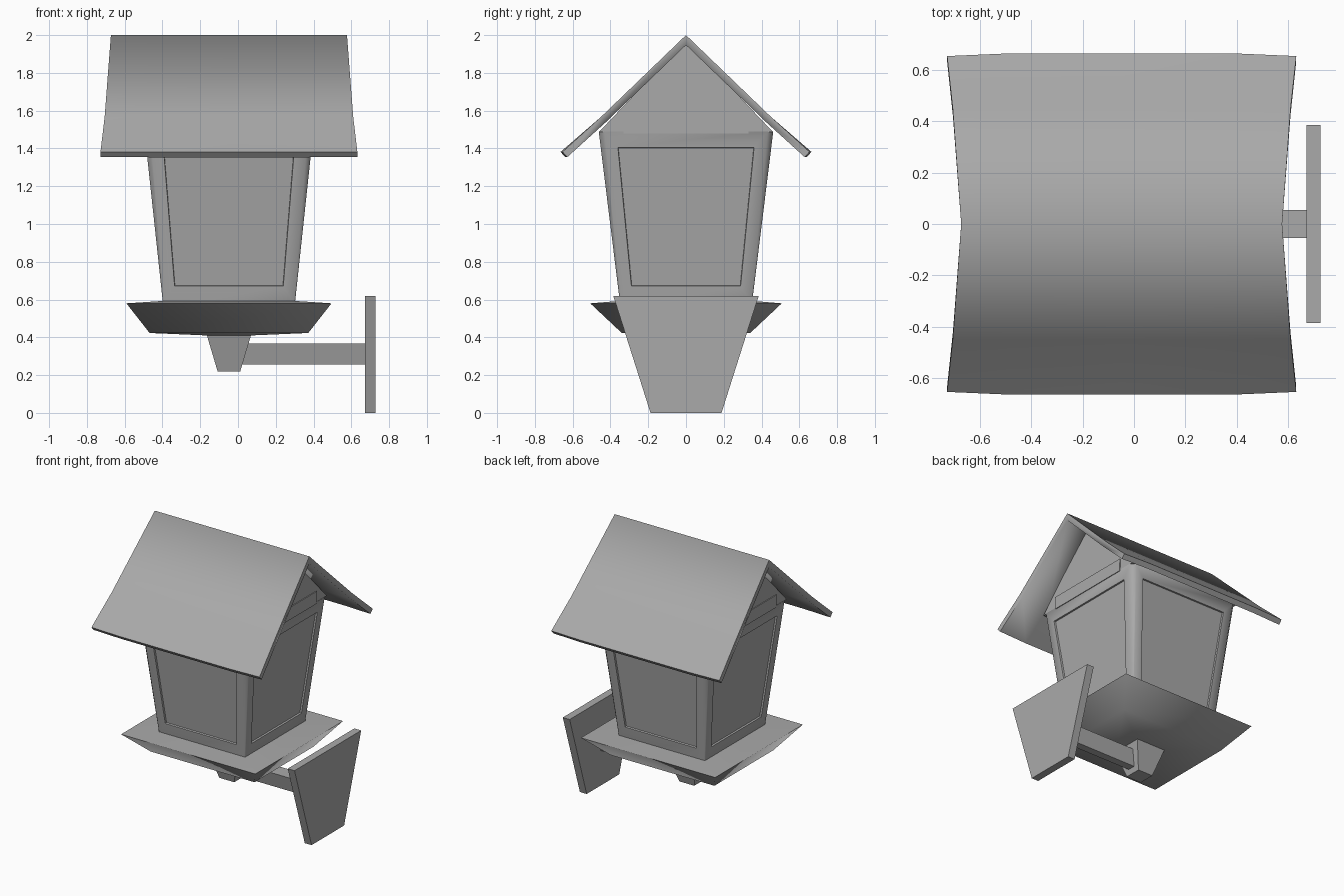
import bpy, bmesh, math

cube = bpy.data.objects.get("Cube")
if cube:
    bpy.data.objects.remove(cube)

# One plain grey for the whole lantern
grey = bpy.data.materials.new("plain grey")
grey.use_nodes = True
color = (0.4, 0.4, 0.4, 1)
grey.diffuse_color = color
grey.node_tree.nodes["Principled BSDF"].inputs["Base Color"].default_value = color

CX = -0.048  # centre of the housing


def finish(name, bm, angle=35):
    bmesh.ops.recalc_face_normals(bm, faces=bm.faces)
    mesh = bpy.data.meshes.new(name)
    bm.to_mesh(mesh)
    bm.free()
    mesh.materials.append(grey)
    ob = bpy.data.objects.new(name, mesh)
    bpy.context.collection.objects.link(ob)
    bpy.ops.object.select_all(action="DESELECT")
    ob.select_set(True)
    bpy.context.view_layer.objects.active = ob
    bpy.ops.object.shade_smooth_by_angle(angle=math.radians(angle))
    return ob


def loft(rings):
    """Skin a stack of equal-length point rings and cap both ends."""
    bm = bmesh.new()
    rows = [[bm.verts.new(p) for p in ring] for ring in rings]
    n = len(rows[0])
    for a, b in zip(rows, rows[1:]):
        for i in range(n):
            j = (i + 1) % n
            bm.faces.new((a[i], a[j], b[j], b[i]))
    bm.faces.new(rows[0][::-1])
    bm.faces.new(rows[-1])
    bmesh.ops.recalc_face_normals(bm, faces=bm.faces)
    return bm


def rect(hx, hy, z):
    return [(CX + sx * hx, sy * hy, z)
            for sx, sy in ((-1, -1), (1, -1), (1, 1), (-1, 1))]


def chamfered(hx, hy, z, c):
    half = [(hx - c, -hy), (hx, c - hy), (hx, hy - c), (hx - c, hy)]
    return [(CX + s * x, s * y, z) for s in (1, -1) for x, y in half]


def slab(profile, x0, x1):
    """Extrude a y-z profile along x."""
    return loft([[(x, y, z) for y, z in profile] for x in (x0, x1)])


def mirrored(half):
    """Complete a y-z outline from its right half, listed bottom to top."""
    return half + [(-y, z) for y, z in reversed(half) if y > 0]


# Flaring housing with a recessed pane framed on each side
bm = loft([chamfered(0.35, 0.35, 0.585, 0.006),
           chamfered(0.447, 0.462, 1.49, 0.03)])
walls = [f for f in bm.faces if abs(f.normal.z) < 0.5 and f.calc_area() > 0.3]
bmesh.ops.inset_individual(bm, faces=walls, thickness=0.063,
                           use_even_offset=True)
for wall in walls:
    low, high = [], []
    mid = wall.calc_center_median()
    for v in wall.verts:
        (low if v.co.z < mid.z else high).append(v)
    for a in low:
        b = min(high, key=lambda v: (v.co - a.co).length)
        slide = (b.co - a.co) * 0.03
        a.co += slide
        b.co -= slide
bmesh.ops.inset_individual(bm, faces=walls, thickness=0.003, depth=-0.012)
finish("housing", bm, 50)

# Gable walls closing the space under the roof
finish("gable", slab(mirrored([(0.46, 1.488), (0.23, 1.73), (0, 1.955)]),
                     CX - 0.445, CX + 0.445))
for side, name in ((-1, "right"), (1, "left")):
    x = CX + side * 0.443
    finish(name + "_gable_trim",
           slab(mirrored([(0.33, 1.48), (0.335, 1.57)]), x, x + side * 0.008))

# Nearly straight roof sheet, longer at the eaves than at the ridge
half = [(0, 2.0, 0.625), (0.45, 1.567, 0.658), (0.664, 1.382, 0.68)]
profile = [(-y, z, h) for y, z, h in half[:0:-1]] + half
bm = bmesh.new()
grid = []
for y, z, h in profile:
    row = []
    for t in (-1, -0.66, 0, 0.66, 1):
        pull = 0.985 if abs(t) == 1 and abs(y) > 0.6 else 1
        row.append(bm.verts.new((CX + t * h, y * pull, z)))
    grid.append(row)
for a, b in zip(grid, grid[1:]):
    for i in range(len(a) - 1):
        bm.faces.new((a[i], a[i + 1], b[i + 1], b[i]))
roof = finish("roof", bm, 100)
solid = roof.modifiers.new("thickness", "SOLIDIFY")
solid.thickness = 0.038
solid.offset = -1
solid.use_even_offset = True
split = roof.modifiers.new("crisp rim", "EDGE_SPLIT")
split.split_angle = math.radians(89.6)

# Sloping tray beneath the housing
finish("tray", loft([rect(0.118, 0.1, 0.41), rect(0.42, 0.34, 0.423),
                     rect(0.543, 0.507, 0.58), rect(0.36, 0.36, 0.592)]), 75)

# Tapered foot, arm and wall plate
finish("foot", loft([rect(0.06, 0.06, 0.22), rect(0.118, 0.118, 0.415)]))
finish("arm", slab(mirrored([(0.028, 0.257), (0.055, 0.367)]), CX + 0.05, 0.69))
finish("wall_plate", slab(mirrored([(0.188, 0), (0.385, 0.62)]), 0.672, 0.727))
